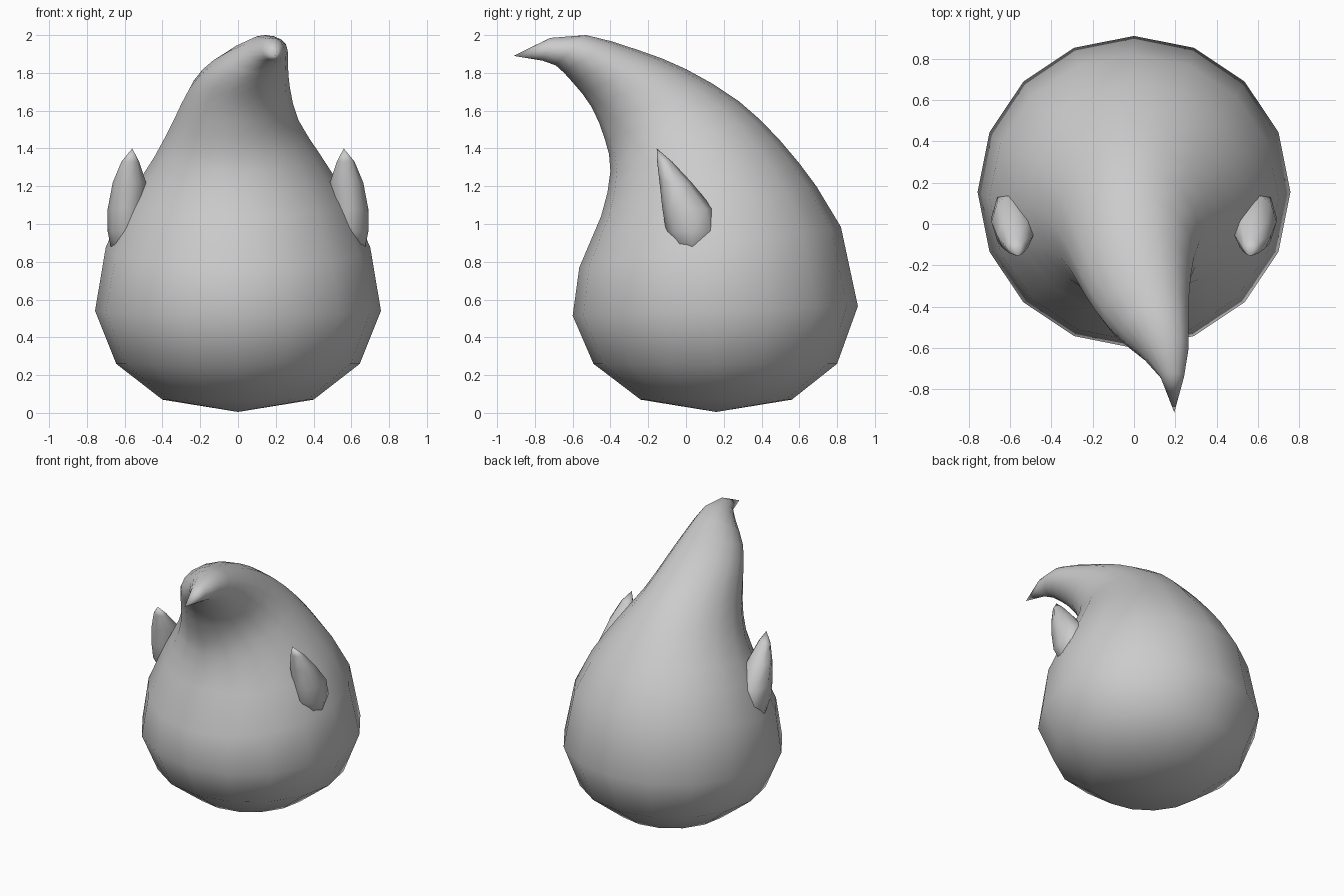
import bpy, bmesh, math
from mathutils import Vector

cube = bpy.data.objects.get("Cube")
if cube:
    bpy.data.objects.remove(cube)

grey = bpy.data.materials.new("plain grey")
grey.use_nodes = True
colour = (0.6, 0.6, 0.6, 1)
grey.diffuse_color = colour
grey.node_tree.nodes["Principled BSDF"].inputs["Base Color"].default_value = colour


def loft(name, start, rings, end, sides):
    """Skin rings of (centre, half width, front-to-back half vector) between two poles."""
    bm = bmesh.new()
    loops = []
    for centre, width, depth in rings:
        loop = []
        for i in range(sides):
            a = math.tau * i / sides
            side = Vector((width * math.cos(a), 0, 0))
            loop.append(bm.verts.new(centre + side + depth * math.sin(a)))
        loops.append(loop)
    first, last = bm.verts.new(start), bm.verts.new(end)
    for i in range(sides):
        j = (i + 1) % sides
        bm.faces.new((first, loops[0][j], loops[0][i]))
        bm.faces.new((last, loops[-1][i], loops[-1][j]))
        for low, high in zip(loops, loops[1:]):
            bm.faces.new((low[i], low[j], high[j], high[i]))
    bmesh.ops.recalc_face_normals(bm, faces=bm.faces)
    for face in bm.faces:
        face.smooth = True
    mesh = bpy.data.meshes.new(name)
    bm.to_mesh(mesh)
    bm.free()
    mesh.materials.append(grey)
    obj = bpy.data.objects.new(name, mesh)
    bpy.context.collection.objects.link(obj)
    return obj


def midway(a, b, c, d):
    """Smooth midpoint between sections b and c."""
    return tuple((9 * (q + r) - p - s) / 16 for p, q, r, s in zip(a, b, c, d))


# Body sections: centre x, half width, front y, front z, back y, back z
sections = [
    (0, 0.40, -0.24, 0.07, 0.56, 0.07),
    (0, 0.645, -0.49, 0.26, 0.80, 0.26),
    (0, 0.757, -0.60, 0.515, 0.91, 0.565),
    (0, 0.70, -0.565, 0.77, 0.82, 0.985),
    (0, 0.59, -0.45, 1.04, 0.69, 1.20),
    (0, 0.44, -0.40, 1.28, 0.50, 1.44),
    (-0.01, 0.33, -0.43, 1.45, 0.28, 1.65),
    (0.01, 0.265, -0.50, 1.62, 0.00, 1.82),
    (0.06, 0.205, -0.60, 1.75, -0.25, 1.92),
    (0.145, 0.118, -0.69, 1.84, -0.53, 2.00),
    (0.185, 0.057, -0.76, 1.865, -0.72, 1.985),
]

# Extra sections round off the curled upper part
dense = sections[:4]
for k in range(4, len(sections)):
    if 4 < k < len(sections) - 1:
        dense.append(midway(*sections[k - 2:k + 2]))
    dense.append(sections[k])

rings = []
for x, width, fy, fz, by, bz in dense:
    front, back = Vector((x, fy, fz)), Vector((x, by, bz))
    rings.append(((front + back) / 2, width, (back - front) / 2))
loft("body", (0, 0.16, 0.005), rings, (0.195, -0.912, 1.89), 16)

# Pointed ears, mirrored: centre x, y, z, half width, half depth
ear = [
    (0.58, 0.035, 0.86, 0.09, 0.075),
    (0.59, 0.033, 0.96, 0.10, 0.138),
    (0.59, 0.010, 1.08, 0.10, 0.135),
    (0.575, -0.055, 1.22, 0.088, 0.085),
    (0.57, -0.113, 1.33, 0.047, 0.040),
]
for name, s in (("left_ear", 1), ("right_ear", -1)):
    ear_rings = [(Vector((s * x, y, z)), w, Vector((0, d, 0))) for x, y, z, w, d in ear]
    loft(name, (s * 0.57, 0.03, 0.82), ear_rings, (s * 0.56, -0.155, 1.40), 8)
